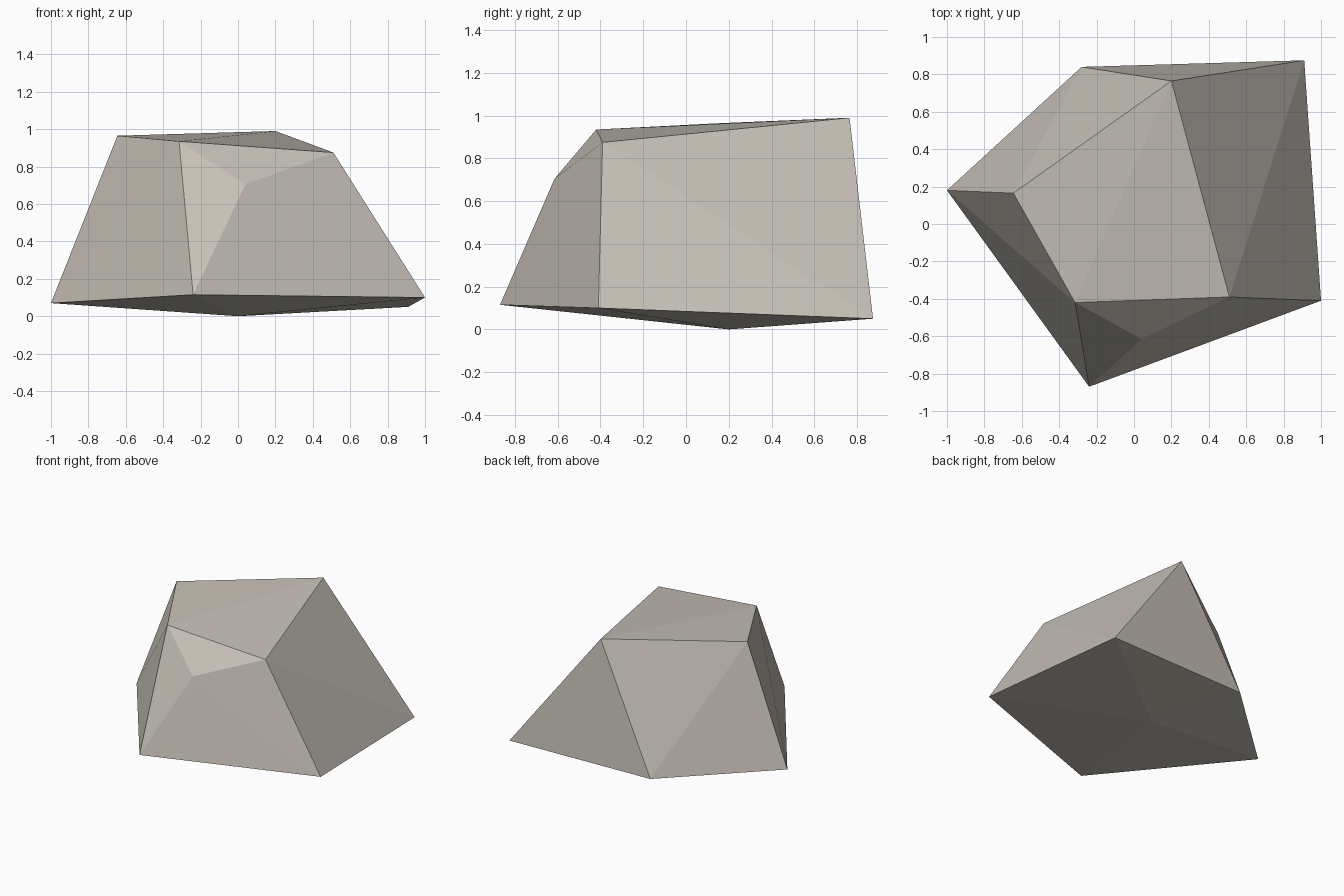
import bpy
import bmesh

cube = bpy.data.objects.get("Cube")
if cube:
    bpy.data.objects.remove(cube, do_unlink=True)

# Warm grey stone
stone = bpy.data.materials.new("warm_grey_stone")
stone.use_nodes = True
colour = (0.56, 0.52, 0.465, 1.0)
stone.diffuse_color = colour
shader = stone.node_tree.nodes["Principled BSDF"]
shader.inputs["Base Color"].default_value = colour
shader.inputs["Roughness"].default_value = 0.9

# Corner points of the boulder, by level
underside_tip = [(0.0, 0.2, 0.0)]
base_rim = [
    (-1.0, 0.18, 0.07),
    (-0.24, -0.87, 0.115),
    (1.0, -0.41, 0.10),
    (0.91, 0.875, 0.05),
    (-0.28, 0.84, 0.055),
]
front_chip = [(0.04, -0.615, 0.705)]
top_rim = [
    (-0.645, 0.165, 0.965),
    (-0.315, -0.42, 0.935),
    (0.51, -0.39, 0.875),
    (0.2, 0.765, 0.99),
]

# Wrap the corners in a faceted hull
bm = bmesh.new()
for corner in underside_tip + base_rim + front_chip + top_rim:
    bm.verts.new(corner)
bmesh.ops.convex_hull(bm, input=list(bm.verts))
bmesh.ops.recalc_face_normals(bm, faces=list(bm.faces))
for face in bm.faces:
    face.smooth = False

mesh = bpy.data.meshes.new("boulder")
bm.to_mesh(mesh)
bm.free()
mesh.materials.append(stone)
boulder = bpy.data.objects.new("boulder", mesh)
bpy.context.collection.objects.link(boulder)
